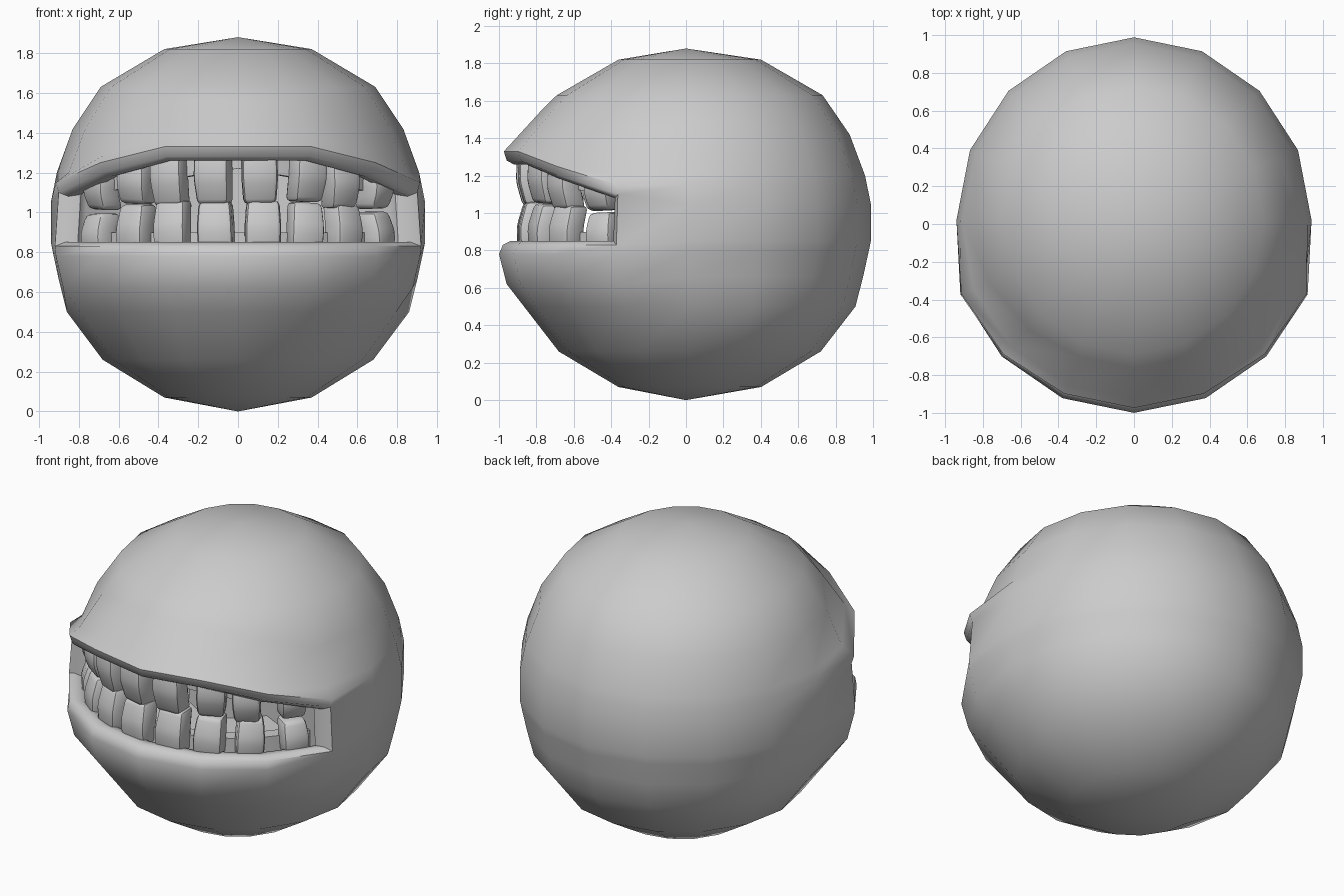
import bpy, bmesh, math, random
from mathutils import Matrix, Vector

random.seed(4)
cube = bpy.data.objects.get("Cube")
if cube:
    bpy.data.objects.remove(cube, do_unlink=True)

grey = bpy.data.materials.new("plain grey")
grey.use_nodes = True
colour = (0.6, 0.6, 0.6, 1)
grey.diffuse_color = colour
grey.node_tree.nodes["Principled BSDF"].inputs["Base Color"].default_value = colour

SEGMENTS = 16
CORNER = 3                       # mouth corners, in columns from the front
LIP = [1.28, 1.28, 1.2, 1.1]     # upper lip height per column
CENTRE_Y = 0.02
STRETCH = 1.03


def place(angle, radius, z):
    """Point on the ball; angle 0 is the front, positive towards +x."""
    return Vector((radius * math.sin(angle),
                   CENTRE_Y - STRETCH * radius * math.cos(angle), z))


def finish(name, bm, sharp=40):
    bmesh.ops.recalc_face_normals(bm, faces=bm.faces)
    mesh = bpy.data.meshes.new(name)
    bm.to_mesh(mesh)
    bm.free()
    obj = bpy.data.objects.new(name, mesh)
    bpy.context.collection.objects.link(obj)
    mesh.materials.append(grey)
    bpy.ops.object.select_all(action="DESELECT")
    obj.select_set(True)
    bpy.context.view_layer.objects.active = obj
    bpy.ops.object.shade_smooth_by_angle(angle=math.radians(sharp))
    return obj


def column(i):
    """Height and radius of each ring on one column, bottom to top."""
    low = [(0.07, 0.37), (0.26, 0.68), (0.5, 0.86)]
    top = [(1.63, 0.69), (1.82, 0.37)]
    if abs(i) > CORNER:
        mid = [(0.66, 0.9), (0.8, 0.93), (0.85, 0.94), (1.05, 0.94),
               (1.15, 0.92), (1.2, 0.91), (1.42, 0.83)]
    else:
        h = LIP[abs(i)]
        k = (h - LIP[-1]) / (LIP[0] - LIP[-1])
        out = 0.025 * (1 - k)
        mid = [(0.62, 0.95), (0.78, 0.99), (0.83, 0.97 + out), (h, 0.95 + out),
               (h + 0.05, 0.965 + out), (h + 0.1, 0.92), (1.42 + 0.14 * k, 0.83 - 0.07 * k)]
    return low + mid + top


# Ball with the mouth left open
bm = bmesh.new()
step = math.tau / SEGMENTS
order = list(range(-7, 9))
rings = [[bm.verts.new(place(i * step, r, z)) for z, r in column(i)] for i in order]
bottom = bm.verts.new((0, 0, 0))
crown = bm.verts.new((0, 0, 1.88))
MOUTH_ROW = 5
for n, i in enumerate(order):
    a, b = rings[n], rings[(n + 1) % SEGMENTS]
    bm.faces.new((bottom, b[0], a[0]))
    bm.faces.new((crown, a[-1], b[-1]))
    for row in range(len(a) - 1):
        if row == MOUTH_ROW and -CORNER <= i < CORNER:
            continue
        bm.faces.new((a[row], b[row], b[row + 1], a[row + 1]))

# Rolled lips, then the mouth lining: (radius scale, shift into the opening, angle scale)
edges = [e for e in bm.edges if e.is_boundary]
start = {}
for scale, shift, turn in [(0.96, 0.02, 0.97), (0.9, 0.01, 0.95),
                           (0.85, -0.07, 0.98), (0.3, -0.05, 0.98)]:
    new = bmesh.ops.extrude_edge_only(bm, edges=edges)["geom"]
    verts = [v for v in new if isinstance(v, bmesh.types.BMVert)]
    edges = [e for e in new if isinstance(e, bmesh.types.BMEdge) and e.is_boundary]
    for v in verts:
        y = (CENTRE_Y - v.co.y) / STRETCH
        key = round(math.atan2(v.co.x, y) / step), v.co.z > 0.97
        first = start.setdefault(key, (math.atan2(v.co.x, y), math.hypot(v.co.x, y), v.co.z))
        angle, radius, z = first
        z += -shift if key[1] else shift
        v.co = place(angle * turn, radius * scale, z)
bmesh.ops.holes_fill(bm, edges=edges)
finish("head_with_lips", bm, 50)


# Teeth: rounded, slightly tapered blocks set along the jaw
def tooth(name, angle, base, tip, width, radius):
    bm = bmesh.new()
    bmesh.ops.create_cube(bm, size=1)
    height = abs(tip - base)
    for v in bm.verts:
        at_tip = (v.co.z > 0) == (tip > base)
        v.co.x *= width * (0.92 if at_tip else 1.0)
        v.co.y = v.co.y * 0.13 + (0.03 if at_tip else 0)
        v.co.z *= height
    bmesh.ops.subdivide_edges(bm, edges=[e for e in bm.edges if abs(e.verts[0].co.z - e.verts[1].co.z) > height / 2], cuts=1)
    for v in bm.verts:
        if abs(v.co.z) < 0.01:
            v.co.x *= 1.08
            v.co.y -= 0.02
    bmesh.ops.bevel(bm, geom=bm.edges[:], offset=0.025, segments=2, profile=0.5,
                    affect="EDGES", clamp_overlap=True)
    turn = Matrix.Rotation(angle + random.uniform(-0.12, 0.12), 4, "Z")
    lean = Matrix.Rotation(random.uniform(-0.06, 0.06), 4, "Y")
    spot = place(angle, radius, (base + tip) / 2)
    bm.transform(Matrix.Translation(spot) @ turn @ lean)
    finish(name, bm)


upper = [(8, 1.3, 1.05), (24, 1.29, 1.04), (39, 1.24, 1.03), (56, 1.19, 1.01)]
lower = [(8, 0.8, 1.05), (24, 0.8, 1.05), (39, 0.8, 1.03), (57, 0.8, 1.0)]
for jaw, row in (("upper", upper), ("lower", lower)):
    for n, (degrees, base, tip) in enumerate(row):
        for side, sign in (("left", 1), ("right", -1)):
            wobble = random.uniform(-0.015, 0.015)
            tooth(f"{jaw}_tooth_{side}_{n + 1}", sign * math.radians(degrees) + wobble,
                  base, tip + wobble, 0.175 - 0.008 * n, 0.83)


# Gums: curved bands behind the teeth
def gum(name, heights):
    bm = bmesh.new()
    last = None
    for i in range(-6, 7):
        angle = i * math.radians(65) / 6
        z0, z1 = heights(abs(i) / 6)
        loop = [bm.verts.new(place(angle, r, z))
                for r, z in ((0.81, z0), (0.81, z1), (0.73, z1), (0.73, z0))]
        if last:
            for j in range(4):
                bm.faces.new((last[j], loop[j], loop[j - 3], last[j - 3]))
        else:
            bm.faces.new(loop)
        last = loop
    bm.faces.new(last)
    finish(name, bm)


gum("lower_gum", lambda t: (0.77, 0.9))
gum("upper_gum", lambda t: (1.22 - 0.14 * t, 1.33 - 0.14 * t))
